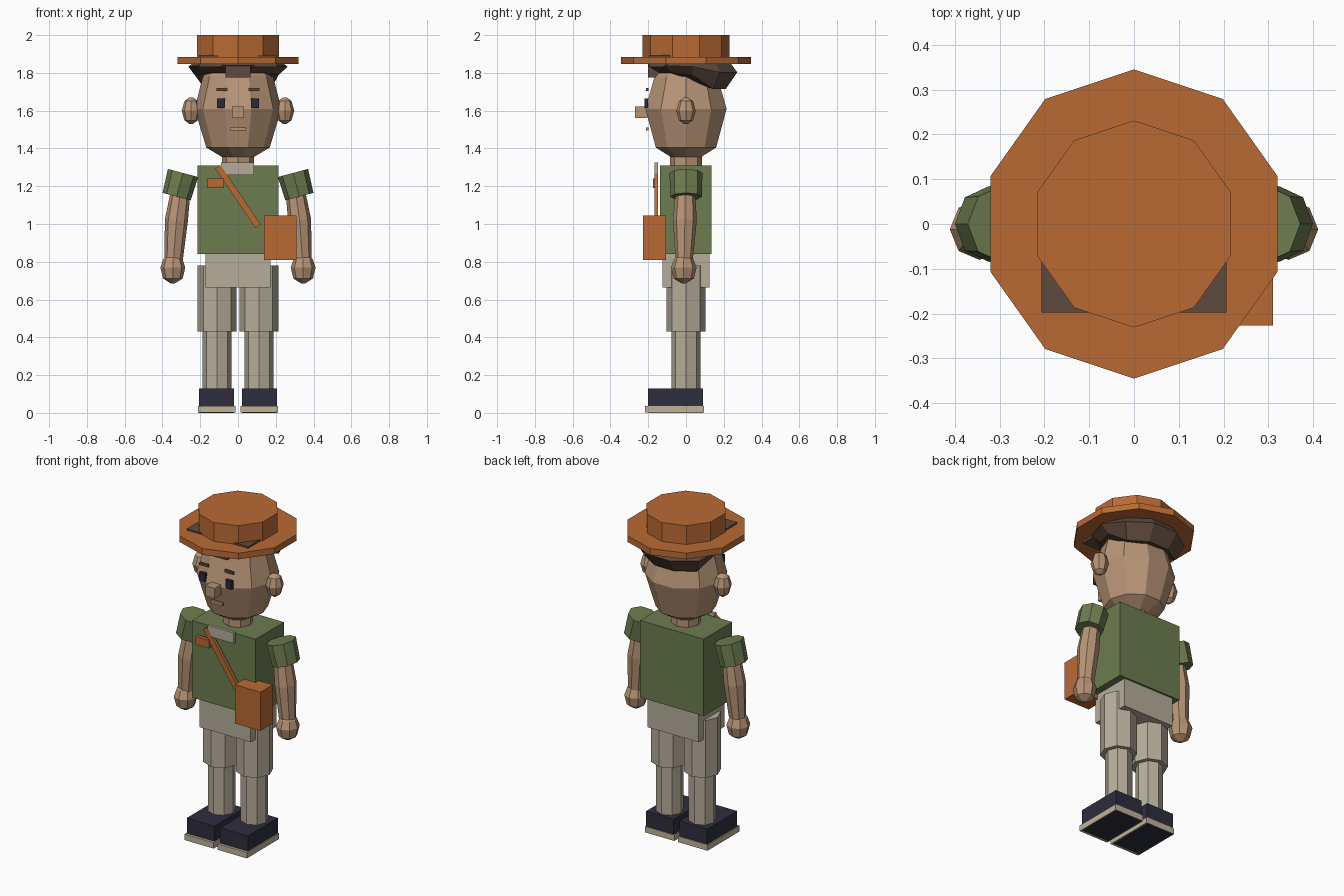
import bpy, bmesh, math
from mathutils import Matrix, Vector

if "Cube" in bpy.data.objects:
    bpy.data.objects.remove(bpy.data.objects["Cube"])


def material(name, r, g, b):
    lin = [((c / 255 + 0.055) / 1.055) ** 2.4 for c in (r, g, b)]
    m = bpy.data.materials.new(name)
    m.diffuse_color = (*lin, 1)
    m.use_nodes = True
    m.node_tree.nodes["Principled BSDF"].inputs["Base Color"].default_value = m.diffuse_color
    return m


ORANGE = material("orange leather", 186, 106, 52)
GREEN = material("green cloth", 109, 124, 79)
SKIN = material("skin", 184, 149, 119)
HAIR = material("brown hair", 94, 74, 60)
BEIGE = material("beige cloth", 182, 173, 154)
NAVY = material("navy shoe", 46, 45, 63)
SOLE = material("tan sole", 190, 180, 153)
EYE = material("dark eye", 40, 42, 58)


def finish(name, bm, mat):
    bmesh.ops.recalc_face_normals(bm, faces=bm.faces)
    me = bpy.data.meshes.new(name)
    bm.to_mesh(me)
    bm.free()
    me.materials.append(mat)
    ob = bpy.data.objects.new(name, me)
    bpy.context.collection.objects.link(ob)
    return ob


def box(name, mat, x, y, z, turn=0):
    """Box from (min, max) ranges, optionally turned about its own y axis."""
    bm = bmesh.new()
    size = [r[1] - r[0] for r in (x, y, z)]
    mid = Vector([(r[1] + r[0]) / 2 for r in (x, y, z)])
    m = Matrix.Translation(mid) @ Matrix.Rotation(turn, 4, 'Y') @ Matrix.Diagonal((*size, 1))
    bmesh.ops.create_cube(bm, size=1, matrix=m)
    return finish(name, bm, mat)


def mirrored(lo, hi, s):
    return tuple(sorted((lo * s, hi * s)))


def loft(name, mat, rings, sides=8, phase=0, tilt=0, shift=None):
    """Skin of stacked rings; each ring is ((x, y, z), rx, ry)."""
    bm = bmesh.new()
    rot = Matrix.Rotation(tilt, 3, 'Y')
    loops = []
    for i, (c, rx, ry) in enumerate(rings):
        loop = []
        for k in range(sides):
            a = phase + math.tau * k / sides
            p = Vector(c) + rot @ Vector((rx * math.cos(a), ry * math.sin(a), 0))
            if shift:
                p.z += shift(i, p.y)
            loop.append(bm.verts.new(p))
        loops.append(loop)
    for a, b in zip(loops, loops[1:]):
        for k in range(sides):
            n = (k + 1) % sides
            bm.faces.new((a[k], a[n], b[n], b[k]))
    bm.faces.new(loops[0])
    bm.faces.new(loops[-1])
    return finish(name, bm, mat)


def column(name, mat, x, z0, z1, rx, ry, **kw):
    return loft(name, mat, [((x, 0, z0), rx, ry), ((x, 0, z1), rx, ry)], **kw)


# Torso and hips
box("shirt", GREEN, (-.215, .215), (-.138, .136), (.84, 1.31))
box("hips", BEIGE, (-.173, .173), (-.125, .125), (.665, .86))
box("collar", BEIGE, (-.09, .086), (-.166, -.148), (1.26, 1.325))
column("neck", SKIN, 0, 1.29, 1.42, .085, .085)

# Limbs
for s, side in ((-1, "right"), (1, "left")):
    column(side + "_shorts_leg", BEIGE, .111 * s, .43, .78, .103, .103)
    column(side + "_lower_leg", BEIGE, .111 * s, .12, .44, .077, .077)
    box(side + "_shoe", NAVY, mirrored(.02, .206, s), (-.2, .09), (0, .13))
    box(side + "_sole", SOLE, mirrored(.013, .211, s), (-.216, .094), (.001, .037))
    loft(side + "_sleeve", GREEN,
         [((.291 * s, 0, 1.27), .083, .087), ((.325 * s, 0, 1.145), .077, .084)],
         tilt=-math.radians(15) * s)
    loft(side + "_arm", SKIN,
         [((.30 * s, -.003, 1.2), .050, .050), ((.326 * s, -.006, 1.02), .061, .063),
          ((.343 * s, -.010, .79), .048, .044)], tilt=-math.radians(6) * s)
    loft(side + "_hand", SKIN,
         [((.345 * s, -.012, .842), .025, .025), ((.345 * s, -.012, .815), .050, .050),
          ((.345 * s, -.012, .77), .066, .068), ((.345 * s, -.012, .712), .052, .054),
          ((.345 * s, -.012, .686), .012, .012)])

# Head
loft("head", SKIN,
     [((0, 0, 1.355), .085, .085), ((0, 0, 1.405), .168, .168), ((0, 0, 1.61), .23, .226),
      ((0, 0, 1.78), .186, .175), ((0, 0, 1.87), .10, .10)], sides=10)
for s, side in ((-1, "right"), (1, "left")):
    loft(side + "_ear", SKIN,
         [((.248 * s, 0, 1.6 + .072 * math.sin(t)), .05 * math.cos(t), .052 * math.cos(t))
          for t in (-1.4, -.785, 0, .785, 1.4)])
    box(side + "_eye", EYE, mirrored(.068, .11, s), (-.22, -.2), (1.615, 1.665))
    box(side + "_eyebrow", HAIR, mirrored(.055, .115, s), (-.211, -.199), (1.704, 1.72))
box("nose", SKIN, (-.032, .032), (-.27, -.205), (1.56, 1.622))
box("mouth", SKIN, (-.042, .042), (-.212, -.198), (1.494, 1.51))


# Hair cap, dropping lower at the nape
def nape(ring, y):
    drop = min(max((y - .02) / .11, 0), 1)
    return -(.085, .035, 0)[ring] * drop


loft("hair", HAIR,
     [((0, .035, 1.80), .215, .185), ((0, .035, 1.838), .263, .248),
      ((0, .035, 1.88), .2, .19)], sides=10, shift=nape)
box("fringe", HAIR, (-.207, .207), (-.197, -.08), (1.832, 1.895))
box("front_lock", HAIR, (-.065, .065), (-.2, -.1), (1.775, 1.86))

# Hat
column("hat_brim", ORANGE, 0, 1.847, 1.885, .337, .345, sides=10, phase=math.pi / 2)
column("hat_crown", ORANGE, 0, 1.88, 2.0, .227, .231, sides=10, phase=math.pi / 2)

# Shoulder bag
box("bag", ORANGE, (.137, .31), (-.227, -.107), (.81, 1.046))
box("bag_strap", ORANGE, (-.017, .017), (-.167, -.147), (.955, 1.335), -math.atan2(.21, .31))
box("strap_pouch", ORANGE, (-.165, -.075), (-.175, -.15), (1.19, 1.24))
